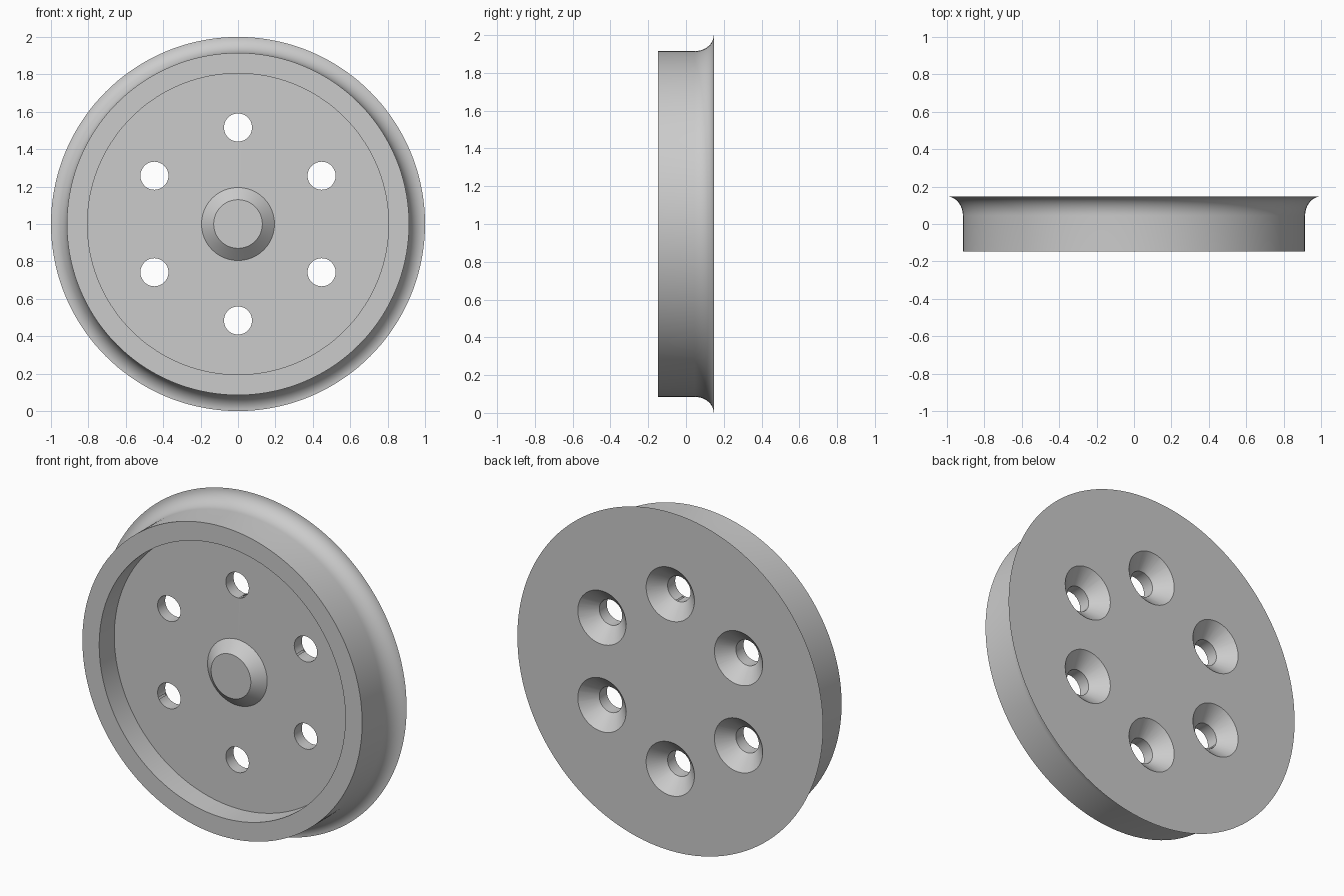
import bpy, bmesh, math
from mathutils import Matrix

cube = bpy.data.objects.get("Cube")
if cube:
    bpy.data.objects.remove(cube, do_unlink=True)

FRONT, FLOOR, BACK = -0.147, -0.006, 0.147
TREAD, FLANGE, FILLET_Y = 0.915, 1.0, 0.045
BOLT_CIRCLE = 0.516

grey = bpy.data.materials.new("plain grey")
grey.use_nodes = True
colour = (0.6, 0.6, 0.6, 1)
grey.diffuse_color = colour
grey.node_tree.nodes["Principled BSDF"].inputs["Base Color"].default_value = colour


def lathe(name, profile, steps, location):
    """Revolve (radius, y) points around the y axis into a closed solid."""
    bm = bmesh.new()
    verts = [bm.verts.new((r, y, 0)) for r, y in profile]
    edges = [bm.edges.new(pair) for pair in zip(verts, verts[1:])]
    bmesh.ops.spin(bm, geom=verts + edges, cent=(0, 0, 0), axis=(0, 1, 0),
                   angle=math.tau, steps=steps)
    bmesh.ops.remove_doubles(bm, verts=bm.verts, dist=1e-5)
    bmesh.ops.recalc_face_normals(bm, faces=bm.faces)
    mesh = bpy.data.meshes.new(name)
    bm.to_mesh(mesh)
    bm.free()
    mesh.materials.append(grey)
    obj = bpy.data.objects.new(name, mesh)
    obj.location = location
    bpy.context.collection.objects.link(obj)
    return obj


# Wheel: hub boss, recessed web, rim, tread and flared flange
fillet = []
for i in range(13):
    a = i / 12 * math.pi / 2
    fillet.append((FLANGE - (FLANGE - TREAD) * math.cos(a),
                   FILLET_Y + (BACK - FILLET_Y) * math.sin(a)))
profile = [(0, -0.066), (0.13, -0.066), (0.195, FLOOR), (0.805, FLOOR),
           (0.805, FRONT), (TREAD, FRONT)] + fillet + [(0, BACK)]
wheel = lathe("flanged_wheel", profile, 144, (0, 0, 1))

# Six bolt holes, countersunk from the back
hole = [(0, -0.1), (0.075, -0.1), (0.075, 0.065), (0.158, BACK),
        (0.158, 0.2), (0, 0.2)]
cutters = []
for i in range(6):
    a = i * math.tau / 6
    place = (BOLT_CIRCLE * math.sin(a), 0, 1 + BOLT_CIRCLE * math.cos(a))
    cutter = lathe("bolt_hole_cutter", hole, 48, place)
    cutter.hide_render = True
    cutters.append(cutter)
    cut = wheel.modifiers.new("bolt_hole", 'BOOLEAN')
    cut.operation = 'DIFFERENCE'
    cut.solver = 'EXACT'
    cut.object = cutter

# Apply the cuts, drop the cutters and smooth the curved surfaces
bpy.ops.object.select_all(action='DESELECT')
wheel.select_set(True)
bpy.context.view_layer.objects.active = wheel
for name in [m.name for m in wheel.modifiers]:
    bpy.ops.object.modifier_apply(modifier=wheel.modifiers[0].name)
for cutter in cutters:
    bpy.data.objects.remove(cutter, do_unlink=True)
bpy.ops.object.shade_smooth_by_angle(angle=math.radians(30))
